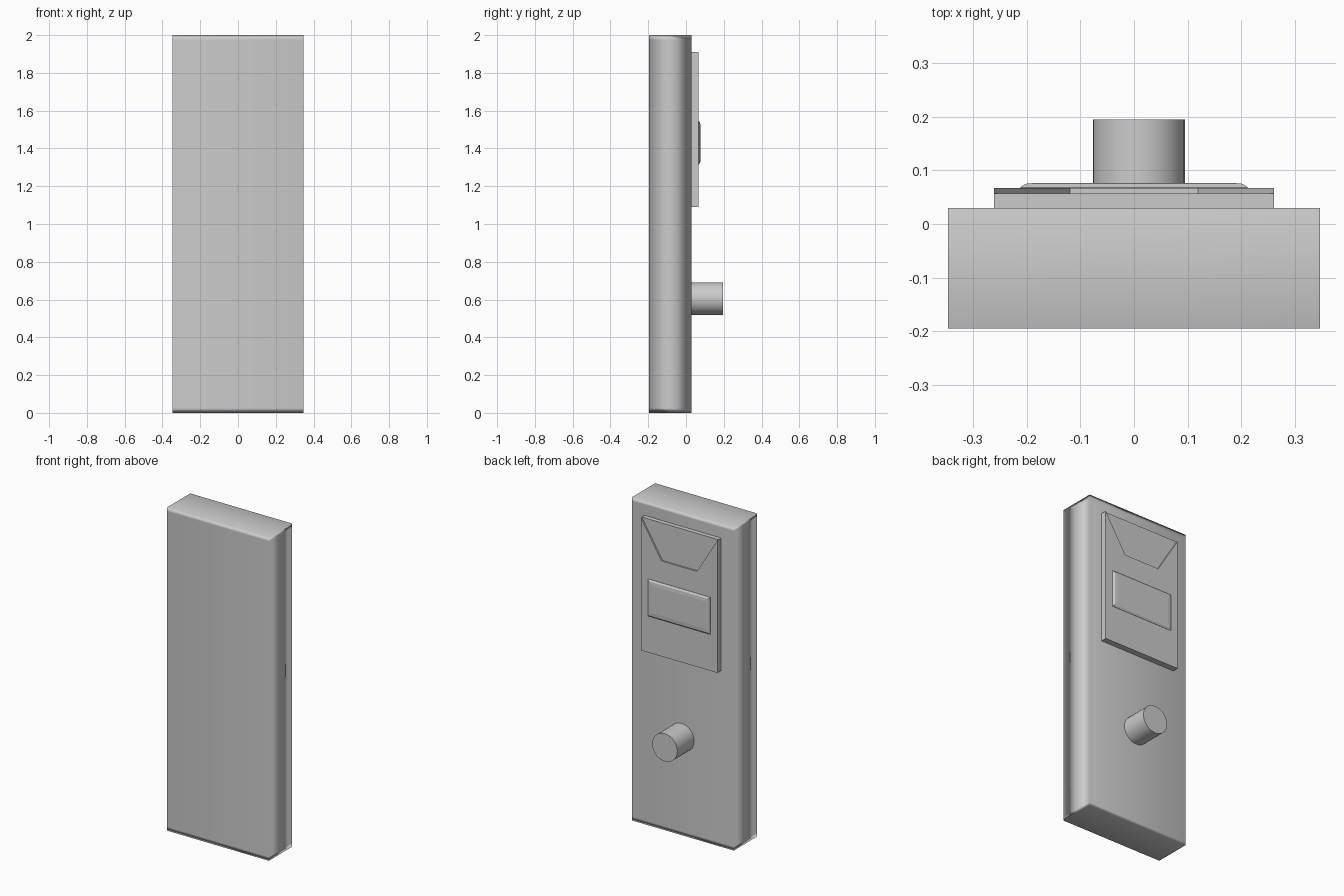
import bpy, bmesh, math

if "Cube" in bpy.data.objects:
    bpy.data.objects.remove(bpy.data.objects["Cube"])

def make_object(name, bm, smooth=False):
    bmesh.ops.recalc_face_normals(bm, faces=bm.faces)
    mesh = bpy.data.meshes.new(name)
    bm.to_mesh(mesh)
    bm.free()
    ob = bpy.data.objects.new(name, mesh)
    bpy.context.collection.objects.link(ob)
    for p in mesh.polygons:
        p.use_smooth = smooth
    return ob

def box(bm, x0, x1, y0, y1, z0, z1):
    r = bmesh.ops.create_cube(bm, size=1)
    for v in r["verts"]:
        v.co = (x0 + (v.co.x + .5) * (x1 - x0),
                y0 + (v.co.y + .5) * (y1 - y0),
                z0 + (v.co.z + .5) * (z1 - z0))

def loft(bm, rings):
    """Join equal-length rings of points and cap both ends."""
    vs = [[bm.verts.new(p) for p in ring] for ring in rings]
    for a, b in zip(vs, vs[1:]):
        for i in range(len(a)):
            j = (i + 1) % len(a)
            bm.faces.new((a[i], a[j], b[j], b[i]))
    bm.faces.new(vs[0])
    bm.faces.new(vs[-1])

# Door slab: soft-shaded box with a loop round the middle of its thickness
bm = bmesh.new()
box(bm, -.348, .348, -.195, .03, 0, 2)
for co, no in (((0, -.0825, 0), (0, 1, 0)), ((0, 0, .025), (0, 0, 1)), ((0, 0, 1.975), (0, 0, 1))):
    bmesh.ops.bisect_plane(bm, geom=bm.verts[:] + bm.edges[:] + bm.faces[:],
                           plane_co=co, plane_no=no)
slab = make_object("door_slab", bm, True)
wn = slab.modifiers.new("soft_normals", 'WEIGHTED_NORMAL')
wn.mode = 'FACE_AREA'
wn.weight = 50

# Notice panel, back layer
bm = bmesh.new()
box(bm, -.262, .262, .025, .057, 1.09, 1.91)
make_object("notice_panel", bm)

# Front layer of the panel with an open trapezoid recess at the top
outline = [(-.262, 1.09), (.262, 1.09), (.262, 1.91), (.12, 1.68), (-.12, 1.68), (-.262, 1.91)]
bm = bmesh.new()
loft(bm, [[(x, y, z) for x, z in outline] for y in (.057, .067)])
make_object("panel_front_layer", bm)

# Raised plate with sloping rim
bm = bmesh.new()
rings = []
for y, inset in ((.06, 0), (.068, 0), (.075, .01), (.077, .03)):
    w, h = .213 - inset, .115 - inset
    rings.append([(sx * w, y, 1.43 + sz * h) for sx, sz in ((-1, -1), (1, -1), (1, 1), (-1, 1))])
loft(bm, rings)
make_object("raised_plate", bm)

# Round knob
bpy.ops.mesh.primitive_cylinder_add(vertices=32, radius=.086, depth=.175,
                                    location=(.009, .1075, .605), rotation=(math.pi / 2, 0, 0))
knob = bpy.context.object
knob.name = "door_knob"
bpy.ops.object.shade_smooth_by_angle(angle=math.radians(40))
